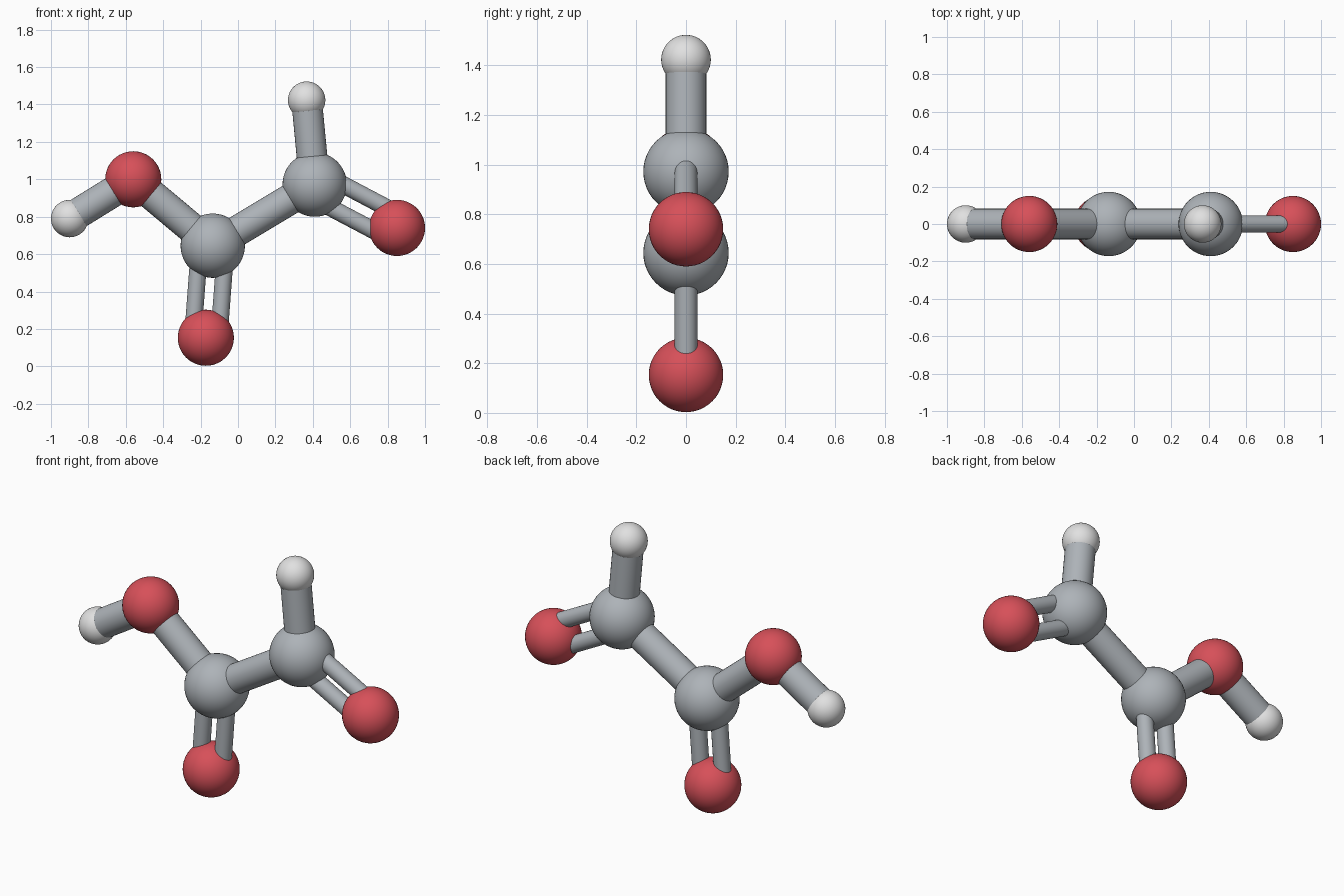
import bpy
from mathutils import Vector

cube = bpy.data.objects.get("Cube")
if cube:
    bpy.data.objects.remove(cube, do_unlink=True)


def material(name, rgb):
    m = bpy.data.materials.new(name)
    m.use_nodes = True
    m.diffuse_color = (*rgb, 1)
    m.node_tree.nodes["Principled BSDF"].inputs["Base Color"].default_value = (*rgb, 1)
    return m


GREY = material("cool grey", (0.42, 0.45, 0.48))
RED = material("soft red", (0.68, 0.08, 0.10))
WHITE = material("off white", (0.75, 0.75, 0.75))

# Atom kinds: radius and colour
KINDS = {"carbon": (0.172, GREY), "oxygen": (0.15, RED), "hydrogen": (0.10, WHITE)}

# Atoms: kind and centre in the x-z plane
ATOMS = {
    "acid_carbon": ("carbon", -0.135, 0.645),
    "aldehyde_carbon": ("carbon", 0.41, 0.972),
    "hydroxyl_oxygen": ("oxygen", -0.56, 1.0),
    "acid_oxygen": ("oxygen", -0.172, 0.153),
    "aldehyde_oxygen": ("oxygen", 0.85, 0.74),
    "hydroxyl_hydrogen": ("hydrogen", -0.90, 0.79),
    "aldehyde_hydrogen": ("hydrogen", 0.367, 1.423),
}

# Bonds: the two atoms and the number of rods
BONDS = [
    ("acid_carbon", "aldehyde_carbon", 1),
    ("acid_carbon", "hydroxyl_oxygen", 1),
    ("hydroxyl_oxygen", "hydroxyl_hydrogen", 1),
    ("aldehyde_carbon", "aldehyde_hydrogen", 1),
    ("acid_carbon", "acid_oxygen", 2),
    ("aldehyde_carbon", "aldehyde_oxygen", 2),
]


def finish(name, mat):
    ob = bpy.context.object
    ob.name = name
    ob.data.materials.append(mat)
    bpy.ops.object.shade_smooth_by_angle()


def rod(name, a, b, radius):
    axis = b - a
    bpy.ops.mesh.primitive_cylinder_add(
        vertices=32, radius=radius, depth=axis.length, location=(a + b) / 2,
        rotation=axis.to_track_quat("Z", "Y").to_euler())
    finish(name, GREY)


# Atom balls
centres = {}
for name, (kind, x, z) in ATOMS.items():
    radius, mat = KINDS[kind]
    centres[name] = Vector((x, 0, z))
    bpy.ops.mesh.primitive_uv_sphere_add(
        segments=48, ring_count=24, radius=radius, location=centres[name])
    finish(name, mat)

# Single rods, and paired thin rods spread within the plane
for first, second, count in BONDS:
    a, b = centres[first], centres[second]
    name = f"bond_{first}_to_{second}"
    if count == 1:
        rod(name, a, b, 0.082)
    else:
        side = (b - a).cross(Vector((0, 1, 0))).normalized() * 0.07
        for label, offset in (("inner", side), ("outer", -side)):
            rod(f"{name}_{label}", a + offset, b + offset, 0.046)
